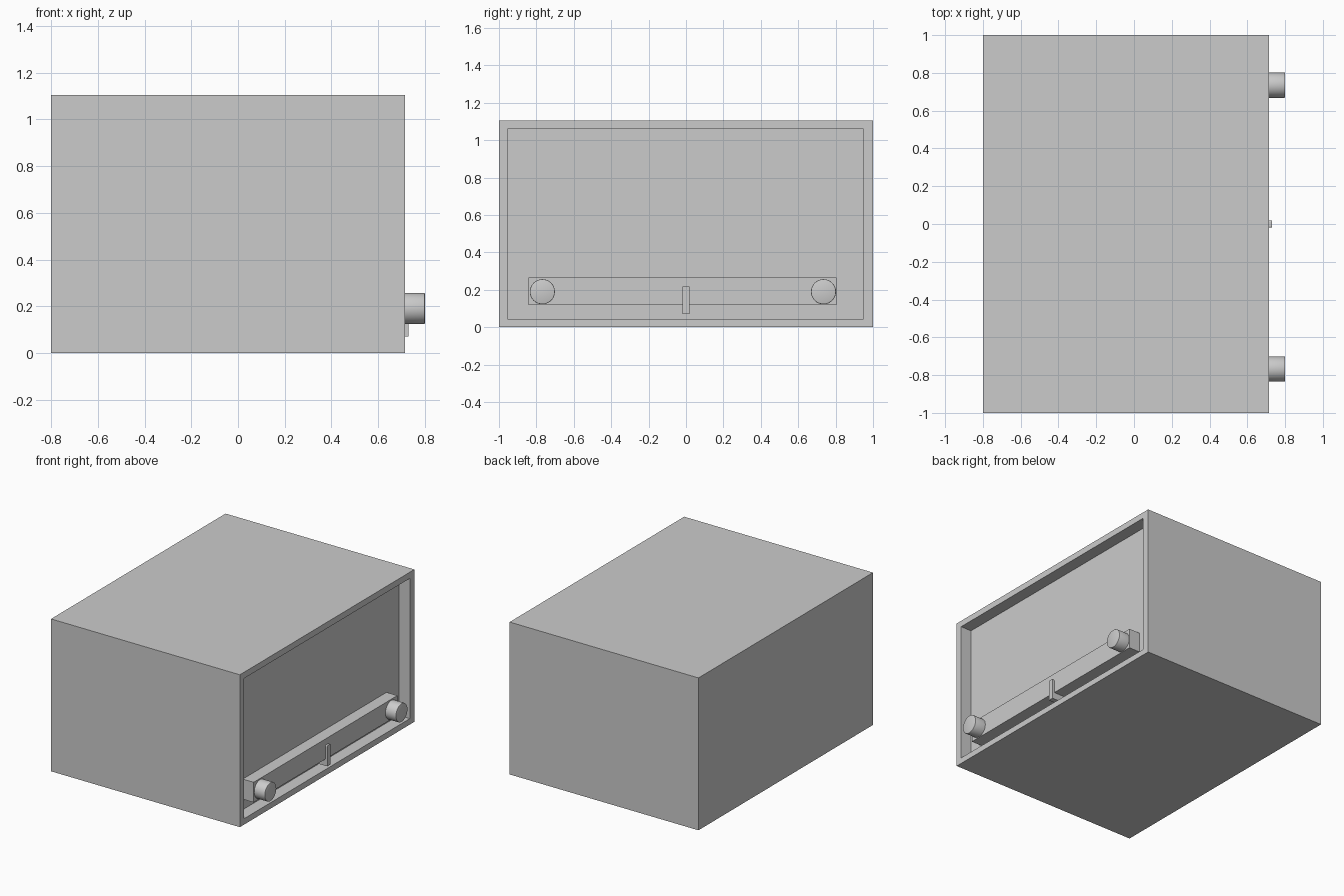
import bpy, bmesh, math
from mathutils import Matrix, Vector

if "Cube" in bpy.data.objects:
    bpy.data.objects.remove(bpy.data.objects["Cube"])

FRONT = 0.715   # x of the cabinet's open face
PANEL = 0.628   # x of the recessed screen panel


def finish(name, bm):
    bmesh.ops.recalc_face_normals(bm, faces=bm.faces)
    mesh = bpy.data.meshes.new(name)
    bm.to_mesh(mesh)
    bm.free()
    obj = bpy.data.objects.new(name, mesh)
    bpy.context.collection.objects.link(obj)
    return obj


def box_bm(lo, hi):
    lo, hi = Vector(lo), Vector(hi)
    bm = bmesh.new()
    bmesh.ops.create_cube(bm, size=1, matrix=Matrix.Translation((lo + hi) / 2)
                          @ Matrix.Diagonal((*(hi - lo), 1)))
    return bm


# Cabinet with a recessed front panel
bm = box_bm((-0.8, -1, 0), (FRONT, 1, 1.105))
bm.faces.ensure_lookup_table()
face = max(bm.faces, key=lambda f: f.calc_center_median().x)
bmesh.ops.inset_region(bm, faces=[face], thickness=0.045)
for v in face.verts:
    v.co.y = 0.948 if v.co.y > 0 else -0.954
    v.co.z = 1.06 if v.co.z > 0.5 else 0.043
inner = bmesh.ops.extrude_discrete_faces(bm, faces=[face])["faces"][0]
for v in inner.verts:
    v.co.x = PANEL
finish("cabinet", bm)

# Control bar across the bottom of the recess
finish("control_bar", box_bm((PANEL, -0.842, 0.119), (FRONT, 0.805, 0.265)))

# Tuning pointer with rounded top corners
bm = box_bm((PANEL, -0.019, 0.07), (0.73, 0.019, 0.22))
top = [e for e in bm.edges if all(v.co.z > 0.2 for v in e.verts)
       and abs(e.verts[0].co.x - e.verts[1].co.x) > 0.01]
bmesh.ops.bevel(bm, geom=top, offset=0.008, segments=3, profile=0.5, affect='EDGES')
finish("tuning_pointer", bm)

# Round knobs with a softened outer rim
for name, y in (("left_knob", -0.768), ("right_knob", 0.735)):
    bm = bmesh.new()
    bmesh.ops.create_cone(bm, cap_ends=True, segments=32, radius1=0.067, radius2=0.067,
                          depth=0.8 - FRONT + 0.01,
                          matrix=Matrix.Translation(((0.8 + FRONT - 0.01) / 2, y, 0.19))
                          @ Matrix.Rotation(math.pi / 2, 4, 'Y'))
    rim = [e for e in bm.edges if all(v.co.x > 0.79 for v in e.verts)]
    bmesh.ops.bevel(bm, geom=rim, offset=0.004, segments=2, profile=0.5, affect='EDGES')
    knob = finish(name, bm)
    bpy.ops.object.select_all(action='DESELECT')
    knob.select_set(True)
    bpy.context.view_layer.objects.active = knob
    bpy.ops.object.shade_smooth_by_angle(angle=math.radians(35))
